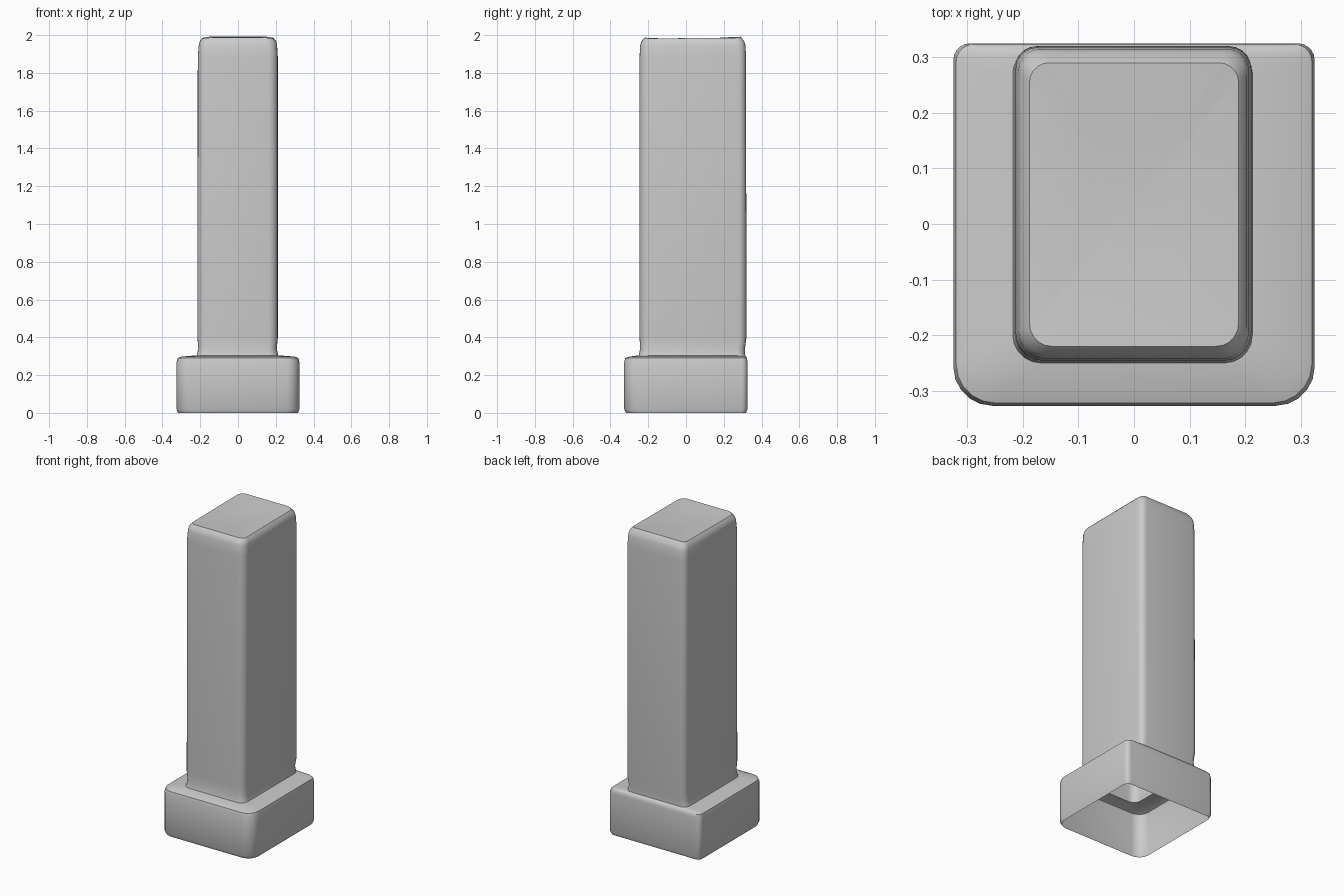
import bpy, bmesh
from math import sin, cos, pi

cube = bpy.data.objects.get("Cube")
if cube:
    bpy.data.objects.remove(cube, do_unlink=True)

SEGMENTS = 5


def outline(x0, x1, y0, y1, r_front, r_back):
    """Rounded rectangle, counter-clockwise from the back left corner."""
    corners = [(x1, y1, -1, -1, r_back), (x0, y1, 1, -1, r_back),
               (x0, y0, 1, 1, r_front), (x1, y0, -1, 1, r_front)]
    points = []
    for i, (x, y, sx, sy, r) in enumerate(corners):
        for k in range(SEGMENTS + 1):
            a = (i + k / SEGMENTS) * pi / 2
            points.append((x + sx * r + r * cos(a), y + sy * r + r * sin(a)))
    return points


def crown(x, y):
    """Shallow saddle of the worn top: raised at front and back middle."""
    rise = 0.021 * max(0, y / 0.29) ** 2 + 0.012 * max(0, -y / 0.22) ** 2
    return 1.979 + rise * (1 - (x / 0.24) ** 2)


def bridge(bm, lower, upper):
    n = len(lower)
    for i in range(n):
        j = (i + 1) % n
        bm.faces.new((lower[i], lower[j], upper[j], upper[i]))


def shell(name, sections, crowned=False):
    """Loft sections (z, x0, x1, y0, y1, r_front, r_back) into an open sheet."""
    bm = bmesh.new()
    previous = None
    for z, *size in sections:
        ring = [bm.verts.new((x, y, z)) for x, y in outline(*size)]
        if previous:
            bridge(bm, previous, ring)
        previous = ring
    if crowned:
        # Concentric rings follow the saddle to the middle of the top
        rim = outline(-0.188, 0.188, -0.22, 0.29, 0.04, 0.035)
        cy = 0.035
        for s in (1, 0.8, 0.6, 0.4, 0.2):
            flat = [(x * s, cy + (y - cy) * s) for x, y in rim]
            ring = [bm.verts.new((x, y, crown(x, y))) for x, y in flat]
            bridge(bm, previous, ring)
            previous = ring
        tip = bm.verts.new((0, cy, crown(0, cy)))
        for i, v in enumerate(previous):
            bm.faces.new((v, previous[(i + 1) % len(previous)], tip))
    mesh = bpy.data.meshes.new(name)
    bm.to_mesh(mesh)
    bm.free()
    obj = bpy.data.objects.new(name, mesh)
    bpy.context.collection.objects.link(obj)
    bpy.ops.object.select_all(action="DESELECT")
    obj.select_set(True)
    bpy.context.view_layer.objects.active = obj
    bpy.ops.object.shade_smooth_by_angle(angle=pi / 6)
    return obj


# Hollow plinth, open below, with a ledge closing in to the column
shell("plinth", [
    (0.00, -0.318, 0.318, -0.318, 0.318, 0.07, 0.03),
    (0.02, -0.325, 0.325, -0.327, 0.325, 0.07, 0.03),
    (0.27, -0.325, 0.325, -0.327, 0.325, 0.07, 0.03),
    (0.29, -0.320, 0.320, -0.322, 0.323, 0.07, 0.03),
    (0.298, -0.30, 0.30, -0.30, 0.318, 0.06, 0.03),
    (0.305, -0.218, 0.213, -0.25, 0.312, 0.05, 0.04),
])

# Hollow column, flush with the back of the plinth, with a slight neck
shell("column", [
    (0.305, -0.218, 0.213, -0.25, 0.312, 0.05, 0.04),
    (0.34, -0.210, 0.205, -0.243, 0.312, 0.05, 0.04),
    (0.40, -0.215, 0.211, -0.246, 0.320, 0.05, 0.04),
    (1.88, -0.213, 0.211, -0.246, 0.318, 0.05, 0.04),
    (1.945, -0.208, 0.207, -0.243, 0.315, 0.05, 0.04),
    (1.968, -0.202, 0.202, -0.236, 0.308, 0.05, 0.04),
], crowned=True)
